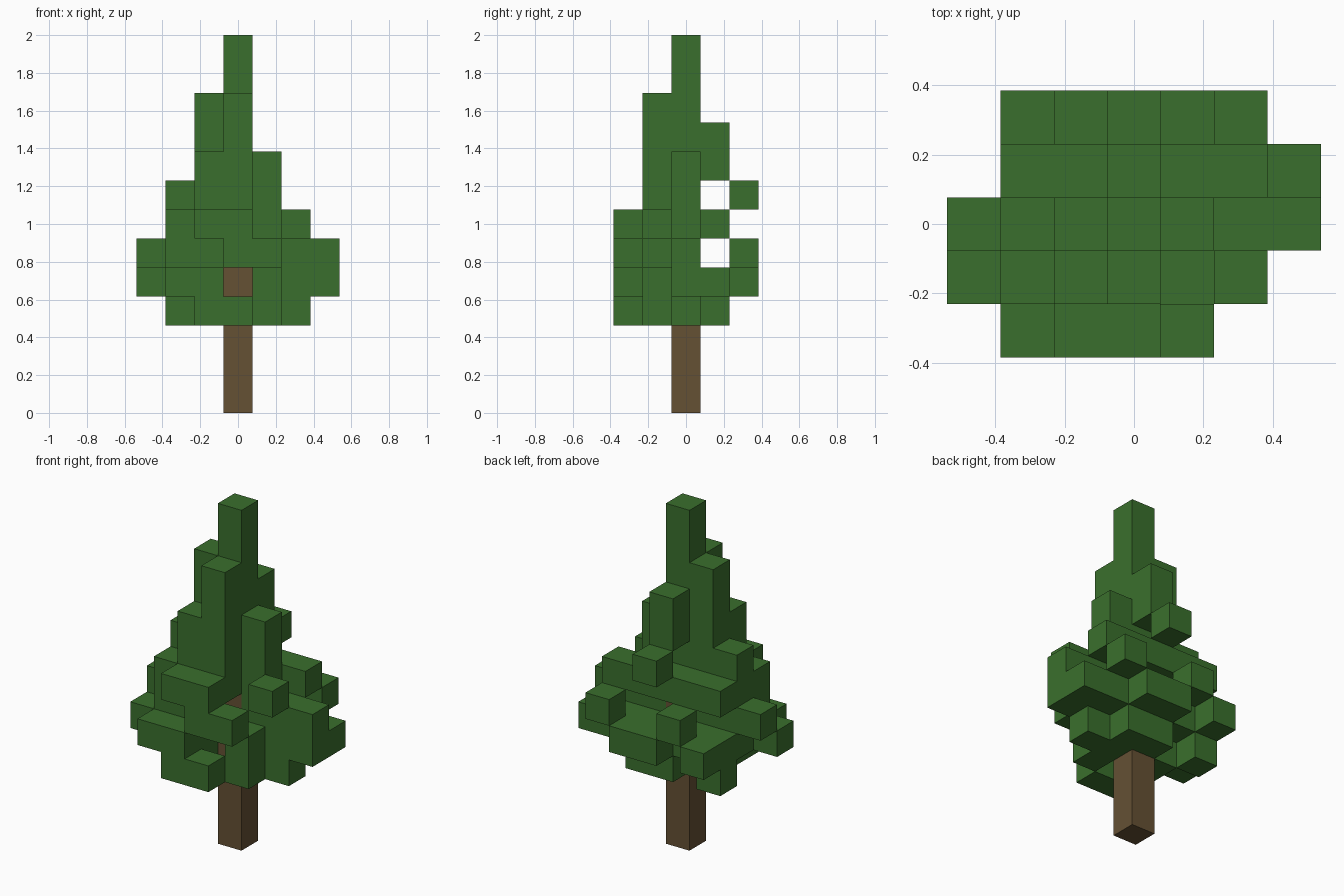
import bpy
import bmesh
from mathutils import Vector

old = bpy.data.objects.get("Cube")
if old:
    bpy.data.objects.remove(old, do_unlink=True)

SIZE = 2 / 13          # edge of one block
FIRST_LAYER = 3        # lowest foliage layer
TRUNK_LAYERS = 6

# Foliage layers from bottom to top; rows run back to front, columns run -x to +x
LAYERS = [
    [".......", ".#.##..", "..#.##.", "..#.#..", "..##..."],
    [".#.##..", ".######", ".##.###", "###.#..", ".##...."],
    ["..#..#.", ".......", "###.###", ".##....", "...##.."],
    [".......", ".#####.", ".####..", ".###.#.", "..##..."],
    ["...#...", ".......", ".####..", "..##...", "......."],
    [".......", "...#...", "..###..", "..##...", "......."],
    [".......", "...#...", "..##...", "...#...", "......."],
    [".......", ".......", "..##...", "...#...", "......."],
    [".......", ".......", "...#...", ".......", "......."],
    [".......", ".......", "...#...", ".......", "......."],
]


def make_material(name, color):
    mat = bpy.data.materials.new(name)
    mat.use_nodes = True
    mat.diffuse_color = color
    mat.node_tree.nodes["Principled BSDF"].inputs["Base Color"].default_value = color
    return mat


def build_blocks(name, cells, occupied, mat):
    """Join blocks into one shell, keeping only the faces open to the air."""
    bm = bmesh.new()
    for cell in cells:
        center = Vector((cell[0], cell[1], cell[2] + 0.5))
        for axis in range(3):
            for sign in (-1, 1):
                normal = Vector((0, 0, 0))
                normal[axis] = sign
                if tuple(int(c + n) for c, n in zip(cell, normal)) in occupied:
                    continue
                side = Vector((0, 0, 0))
                side[(axis + 1) % 3] = 1
                up = normal.cross(side)
                corners = [(-1, -1), (1, -1), (1, 1), (-1, 1)]
                bm.faces.new([
                    bm.verts.new((center + (normal + side * a + up * b) / 2) * SIZE)
                    for a, b in corners])
    bmesh.ops.remove_doubles(bm, verts=bm.verts[:], dist=SIZE / 100)
    mesh = bpy.data.meshes.new(name)
    bm.to_mesh(mesh)
    bm.free()
    mesh.materials.append(mat)
    obj = bpy.data.objects.new(name, mesh)
    bpy.context.collection.objects.link(obj)
    return obj


# Block positions
trunk = {(0, 0, k) for k in range(TRUNK_LAYERS)}
foliage = {
    (col - 3, 2 - row, FIRST_LAYER + k)
    for k, layer in enumerate(LAYERS)
    for row, line in enumerate(layer)
    for col, mark in enumerate(line) if mark == "#"
} - trunk

# Trunk and foliage
bark = make_material("bark_brown", (0.130, 0.082, 0.034, 1))
leaf = make_material("leaf_green", (0.042, 0.159, 0.026, 1))
build_blocks("trunk", trunk, trunk | foliage, bark)
build_blocks("foliage", foliage, trunk | foliage, leaf)
